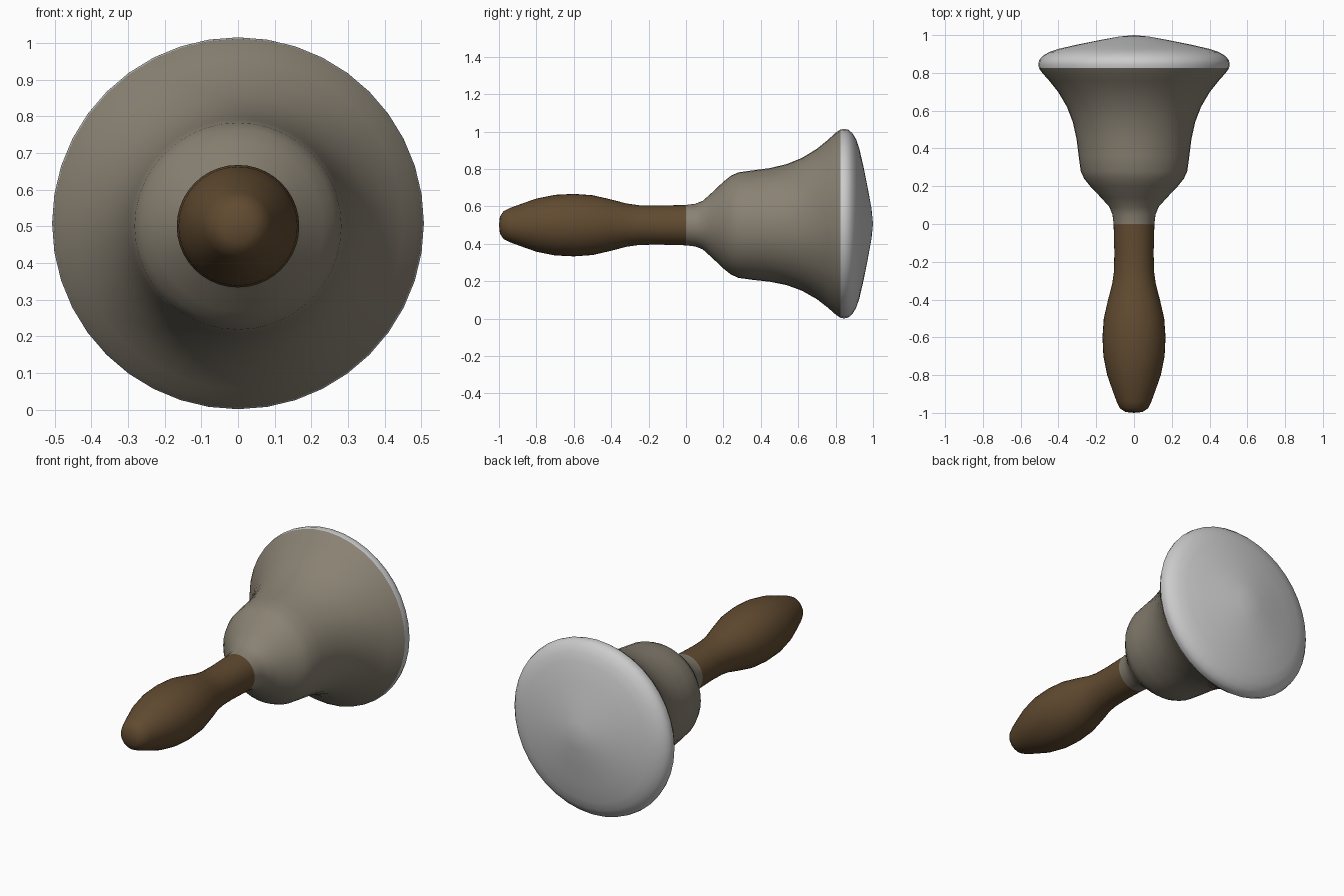
import bpy, bmesh, math

if "Cube" in bpy.data.objects:
    bpy.data.objects.remove(bpy.data.objects["Cube"])

SIDES = 40


def material(name, color):
    m = bpy.data.materials.new(name)
    m.diffuse_color = (*color, 1)
    m.use_nodes = True
    m.node_tree.nodes["Principled BSDF"].inputs["Base Color"].default_value = m.diffuse_color
    return m


def axis_height(y):
    """The bell's axis rises very slightly towards the rim."""
    return 0.5 + 0.008 * min(max((y - 0.4) / 0.4, 0), 1)


def lathe(name, profile, mat):
    """Turn (y, radius) points around the horizontal y axis of the bell."""
    bm = bmesh.new()
    rings = []
    for y, r in profile:
        z = axis_height(y)
        if r == 0:
            rings.append([bm.verts.new((0, y, z))] * SIDES)
            continue
        angles = [2 * math.pi * j / SIDES for j in range(SIDES)]
        rings.append([bm.verts.new((r * math.cos(a), y, z + r * math.sin(a)))
                      for a in angles])
    for a, b in zip(rings, rings[1:]):
        for j in range(SIDES):
            k = (j + 1) % SIDES
            corners = dict.fromkeys((a[j], b[j], b[k], a[k]))
            bm.faces.new(list(corners)).smooth = True
    mesh = bpy.data.meshes.new(name)
    bm.to_mesh(mesh)
    bm.free()
    mesh.materials.append(mat)
    ob = bpy.data.objects.new(name, mesh)
    bpy.context.collection.objects.link(ob)
    return ob


wood = material("brown wood", (0.12, 0.07, 0.03))
metal = material("dull metal", (0.25, 0.22, 0.17))
pale = material("pale mouth", (0.6, 0.6, 0.6))

# Turned wooden handle with a swollen grip
lathe("handle", [(-1.0, 0), (-0.995, 0.045), (-0.975, 0.075), (-0.94, 0.092),
                 (-0.88, 0.114), (-0.8, 0.142), (-0.7, 0.162), (-0.6, 0.167),
                 (-0.5, 0.16), (-0.4, 0.137), (-0.32, 0.116), (-0.25, 0.106),
                 (-0.15, 0.104), (0.0, 0.108)], wood)

# Flared bell body from the neck to the rim
lathe("bell_body", [(0.0, 0.108), (0.05, 0.114), (0.09, 0.13), (0.14, 0.175),
                    (0.2, 0.232), (0.24, 0.264), (0.28, 0.282), (0.36, 0.293),
                    (0.45, 0.304), (0.54, 0.324), (0.62, 0.355), (0.7, 0.402),
                    (0.76, 0.45), (0.8, 0.486), (0.825, 0.503)], metal)

# Rolled rim and gently domed closed mouth
lathe("bell_mouth", [(0.825, 0.503), (0.845, 0.507), (0.868, 0.502), (0.89, 0.483),
                     (0.91, 0.45), (0.927, 0.4), (0.95, 0.3), (0.972, 0.19),
                     (0.992, 0.08), (1.0, 0)], pale)
